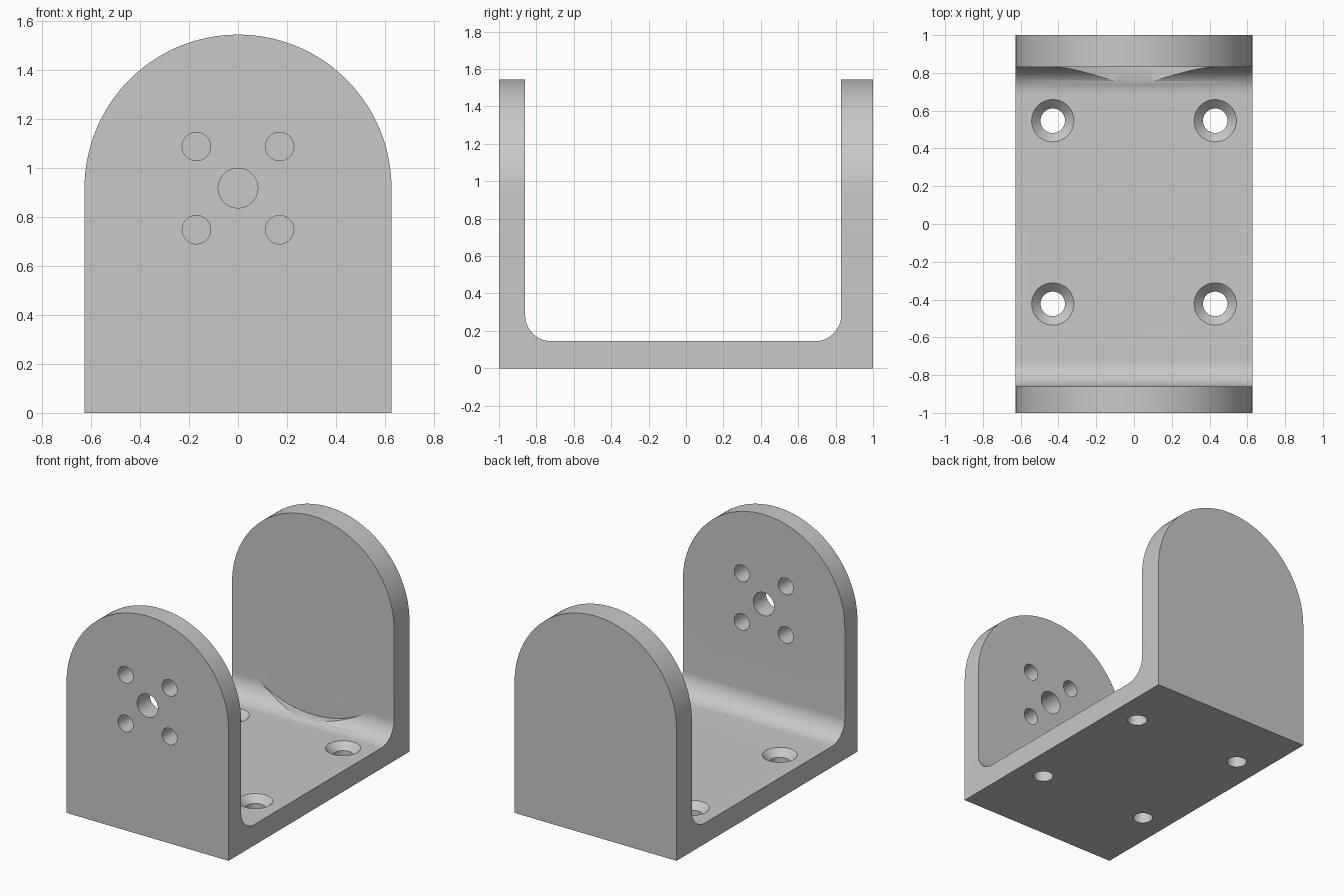
import bpy
import bmesh
from math import cos, sin, pi
from mathutils import Matrix, Vector

cube = bpy.data.objects.get("Cube")
if cube:
    bpy.data.objects.remove(cube, do_unlink=True)

HALF_W, AXIS_Z = 0.627, 0.918
FLOOR, FILLET = 0.145, 0.14
FRONT_IN, BACK_IN, TOP = -0.86, 0.83, AXIS_Z + HALF_W

grey = bpy.data.materials.new("light grey")
grey.use_nodes = True
colour = (0.58, 0.58, 0.58, 1)
grey.diffuse_color = colour
grey.node_tree.nodes["Principled BSDF"].inputs["Base Color"].default_value = colour


def arc(cx, cy, r, start, end, steps):
    angles = [start + (end - start) * i / steps for i in range(steps + 1)]
    return [(cx + r * cos(a), cy + r * sin(a)) for a in angles]


def add_object(name, bm):
    bmesh.ops.recalc_face_normals(bm, faces=bm.faces)
    mesh = bpy.data.meshes.new(name)
    bm.to_mesh(mesh)
    bm.free()
    mesh.materials.append(grey)
    obj = bpy.data.objects.new(name, mesh)
    bpy.context.collection.objects.link(obj)
    return obj


def extrude_outline(name, points, offset):
    bm = bmesh.new()
    face = bm.faces.new([bm.verts.new(p) for p in points])
    result = bmesh.ops.extrude_face_region(bm, geom=[face])
    moved = [g for g in result["geom"] if isinstance(g, bmesh.types.BMVert)]
    bmesh.ops.translate(bm, verts=moved, vec=Vector(offset))
    return add_object(name, bm)


def y_cylinder(name, x, z, r, y0, y1, steps):
    ring = arc(x, z, r, 0, 2 * pi, steps)[:-1]
    return extrude_outline(name, [(px, y0, pz) for px, pz in ring], (0, y1 - y0, 0))


def apply_boolean(target, tool, operation):
    mod = target.modifiers.new(tool.name, 'BOOLEAN')
    mod.operation, mod.solver, mod.object = operation, 'EXACT', tool
    bpy.context.view_layer.objects.active = target
    bpy.ops.object.modifier_apply(modifier=mod.name)
    bpy.data.objects.remove(tool, do_unlink=True)


# U-shaped body with filleted inner corners
corner_z = FLOOR + FILLET
profile = [(-1, 0), (1, 0), (1, TOP + 0.1), (BACK_IN, TOP + 0.1)]
profile += arc(BACK_IN - FILLET, corner_z, FILLET, 0, -pi / 2, 16)
profile += arc(FRONT_IN + FILLET, corner_z, FILLET, -pi / 2, -pi, 16)
profile += [(FRONT_IN, TOP + 0.1), (-1, TOP + 0.1)]
bracket = extrude_outline("bracket", [(-1, y, z) for y, z in profile], (2, 0, 0))

# Round-topped outline shared by both walls
arch = [(-HALF_W, -0.5), (HALF_W, -0.5)] + arc(0, AXIS_Z, HALF_W, 0, pi, 64)
apply_boolean(bracket, extrude_outline("arch_cutter", [(x, -1.5, z) for x, z in arch],
                                       (0, 3, 0)), 'INTERSECT')

# Round clearance cut into the back fillet
apply_boolean(bracket, y_cylinder("clearance_cutter", 0, AXIS_Z, 0.762, 0, BACK_IN, 96),
              'DIFFERENCE')

# Shaft hole and four bolt holes through the front wall
wall_holes = [(0, AXIS_Z, 0.081)]
wall_holes += [(sx * 0.17, AXIS_Z + sz * 0.17, 0.058) for sx in (-1, 1) for sz in (-1, 1)]
for x, z, r in wall_holes:
    apply_boolean(bracket, y_cylinder("wall_hole_cutter", x, z, r, -1.2, -0.6, 40), 'DIFFERENCE')

# Countersunk mounting holes in the floor, revolved as stacked rings
SINK = [(0.065, -0.2), (0.065, FLOOR - 0.047), (0.112, FLOOR), (0.112, FLOOR + 0.1)]
for x in (-0.43, 0.43):
    for y in (-0.423, 0.547):
        bm = bmesh.new()
        rings = [[bm.verts.new((px, py, z)) for px, py in arc(x, y, r, 0, 2 * pi, 40)[:-1]]
                 for r, z in SINK]
        for low, high in zip(rings, rings[1:]):
            for i in range(len(low)):
                bm.faces.new((low[i - 1], low[i], high[i], high[i - 1]))
        bm.faces.new(rings[0])
        bm.faces.new(rings[-1])
        apply_boolean(bracket, add_object("countersink_cutter", bm), 'DIFFERENCE')

# Smooth curved faces, keep machined edges sharp
bpy.ops.object.select_all(action='DESELECT')
bracket.select_set(True)
bpy.context.view_layer.objects.active = bracket
bpy.ops.object.shade_smooth_by_angle(angle=pi / 6)
